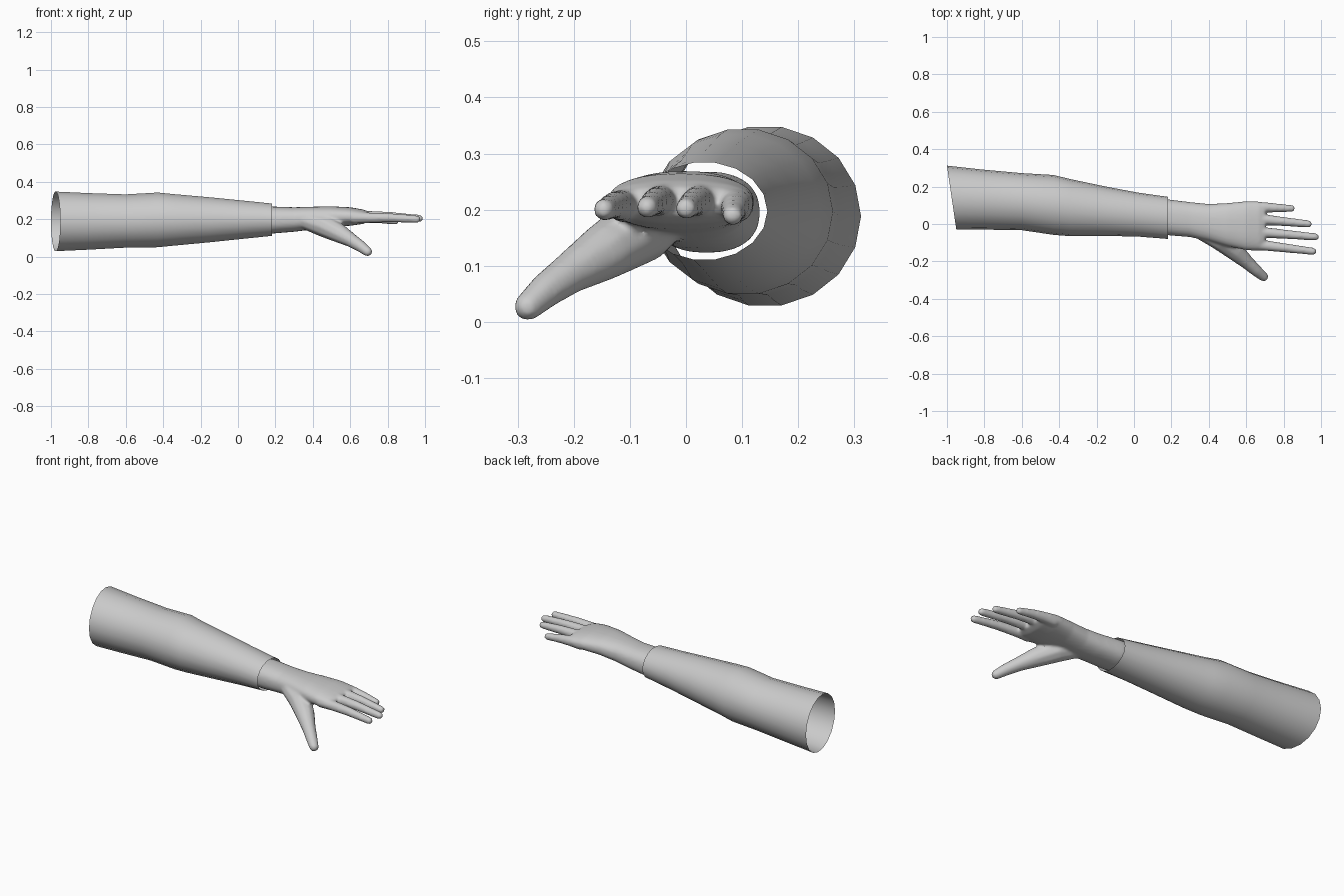
import bpy, bmesh, math
from mathutils import Vector

if "Cube" in bpy.data.objects:
    bpy.data.objects.remove(bpy.data.objects["Cube"])

grey = bpy.data.materials.new("light grey")
grey.diffuse_color = (0.6, 0.6, 0.6, 1)
grey.use_nodes = True
grey.node_tree.nodes["Principled BSDF"].inputs["Base Color"].default_value = grey.diffuse_color


def finish(name, bm):
    bmesh.ops.recalc_face_normals(bm, faces=bm.faces)
    mesh = bpy.data.meshes.new(name)
    bm.to_mesh(mesh)
    bm.free()
    obj = bpy.data.objects.new(name, mesh)
    bpy.context.collection.objects.link(obj)
    mesh.materials.append(grey)
    return obj


def signed_pow(v, p):
    return math.copysign(abs(v) ** p, v)


def loft(bm, stations, sides, power=1.0, capped=False):
    """Rings from (x at -y side, x at +y side, y0, y1, z0, z1)."""
    rings = []
    for xa, xb, y0, y1, z0, z1 in stations:
        ring = []
        for i in range(sides):
            a = 2 * math.pi * i / sides
            c, s = signed_pow(math.cos(a), power), signed_pow(math.sin(a), power)
            ring.append(bm.verts.new((xa + (xb - xa) * (c + 1) / 2,
                                      (y0 + y1) / 2 + c * (y1 - y0) / 2,
                                      (z0 + z1) / 2 + s * (z1 - z0) / 2)))
        rings.append(ring)
    for a, b in zip(rings, rings[1:]):
        for i in range(sides):
            j = (i + 1) % sides
            bm.faces.new((a[i], a[j], b[j], b[i]))
    if capped:
        bm.faces.new(rings[0])
        bm.faces.new(rings[-1])


def limb(bm, points):
    """Rounded chain of tapered capsules through (x, y, z, radius)."""
    for p, q in zip(points, points[1:]):
        part = bmesh.new()
        for x, y, z, r in (p, q):
            new = bmesh.ops.create_icosphere(part, subdivisions=2, radius=r)["verts"]
            bmesh.ops.translate(part, verts=new, vec=Vector((x, y, z)))
        hull = bmesh.ops.convex_hull(part, input=part.verts)
        inside = [v for v in hull["geom_interior"] if isinstance(v, bmesh.types.BMVert)]
        bmesh.ops.delete(part, geom=inside, context='VERTS')
        # keep only the faces of the hull itself
        loose = [f for f in part.faces if any(len(e.link_faces) > 2 for e in f.edges)
                 and f not in set(hull["geom"])]
        bmesh.ops.delete(part, geom=loose, context='FACES')
        temp = bpy.data.meshes.new("temp")
        part.to_mesh(temp)
        part.free()
        bm.from_mesh(temp)
        bpy.data.meshes.remove(temp)


# Sleeve: open tube with a slanted upper end
bm = bmesh.new()
loft(bm, [
    (-0.95, -1.0, -0.03, 0.312, 0.027, 0.35),
    (-0.80, -0.80, -0.03, 0.29, 0.035, 0.342),
    (-0.60, -0.60, -0.033, 0.272, 0.046, 0.335),
    (-0.43, -0.43, -0.058, 0.262, 0.048, 0.345),
    (-0.34, -0.34, -0.065, 0.24, 0.057, 0.336),
    (-0.15, -0.15, -0.064, 0.20, 0.075, 0.319),
    (0.02, 0.02, -0.067, 0.168, 0.093, 0.302),
    (0.183, 0.183, -0.08, 0.145, 0.11, 0.285)], 18)
sleeve = finish("sleeve", bm)
for p in sleeve.data.polygons:
    p.use_smooth = True

# Hand: wrist and palm
bm = bmesh.new()
loft(bm, [(x, x, *rest) for x, *rest in [
    (0.10, -0.05, 0.13, 0.125, 0.267),
    (0.18, -0.06, 0.132, 0.123, 0.268),
    (0.30, -0.070, 0.117, 0.133, 0.264),
    (0.40, -0.092, 0.107, 0.145, 0.267),
    (0.50, -0.12, 0.112, 0.158, 0.269),
    (0.60, -0.14, 0.122, 0.165, 0.264),
    (0.67, -0.14, 0.12, 0.175, 0.252),
    (0.70, -0.125, 0.105, 0.188, 0.24)]], 28, 0.85, True)

# Fingers: (base y, base z, tip x, tip y, tip z, tip radius)
for y, z, tx, ty, tz, r in [(-0.110, 0.208, 0.957, -0.146, 0.200, 0.020),
                            (-0.042, 0.217, 0.970, -0.069, 0.204, 0.020),
                            (0.027, 0.217, 0.933, 0.000, 0.202, 0.020),
                            (0.090, 0.208, 0.843, 0.083, 0.190, 0.019)]:
    mx = 0.66 + (tx - 0.66) * 0.5
    limb(bm, [(0.62, y, z, 0.032), (0.69, y * 0.9 + ty * 0.1, z, 0.029),
              (mx, (y + ty) / 2, (z + tz) / 2 + 0.004, 0.025), (tx, ty, tz, r)])

# Thumb
limb(bm, [(0.36, -0.035, 0.195, 0.05), (0.46, -0.08, 0.165, 0.062),
          (0.54, -0.145, 0.125, 0.052), (0.605, -0.205, 0.088, 0.038),
          (0.655, -0.25, 0.056, 0.032), (0.693, -0.282, 0.027, 0.026)])
hand = finish("hand", bm)

# Blend the hand parts into one smooth skin
remesh = hand.modifiers.new("blend", 'REMESH')
remesh.mode = 'VOXEL'
remesh.voxel_size = 0.007
remesh.use_smooth_shade = True
smooth = hand.modifiers.new("soften", 'SMOOTH')
smooth.factor = 0.5
smooth.iterations = 8
